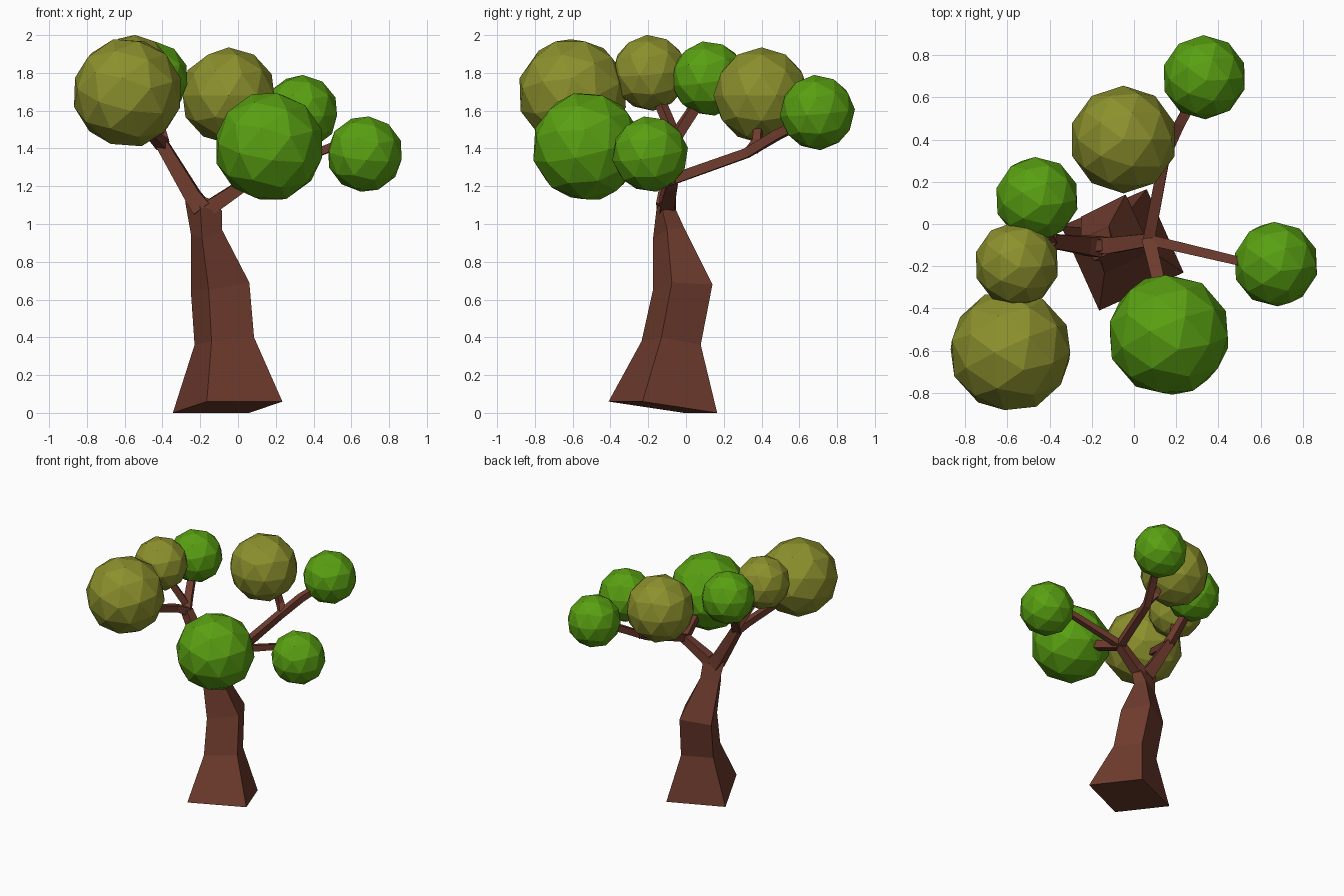
import bpy, bmesh
from mathutils import Vector, Matrix

if "Cube" in bpy.data.objects:
    bpy.data.objects.remove(bpy.data.objects["Cube"], do_unlink=True)


def material(name, rgb):
    m = bpy.data.materials.new(name)
    m.use_nodes = True
    m.diffuse_color = (*rgb, 1)
    m.node_tree.nodes["Principled BSDF"].inputs["Base Color"].default_value = (*rgb, 1)
    return m


BARK = material("brown bark", (0.16, 0.045, 0.027))
GREEN = material("green leaves", (0.10, 0.35, 0.006))
OLIVE = material("olive leaves", (0.26, 0.28, 0.026))


def finish(name, bm, mat):
    bmesh.ops.recalc_face_normals(bm, faces=bm.faces)
    mesh = bpy.data.meshes.new(name)
    bm.to_mesh(mesh)
    bm.free()
    mesh.materials.append(mat)
    bpy.context.collection.objects.link(bpy.data.objects.new(name, mesh))


def loft(name, rings):
    """Skin a list of four-cornered rings and close both ends."""
    bm = bmesh.new()
    loops = [[bm.verts.new(p) for p in ring] for ring in rings]
    for a, b in zip(loops, loops[1:]):
        for i in range(4):
            j = (i + 1) % 4
            bm.faces.new((a[i], a[j], b[j], b[i]))
    bm.faces.new(loops[0][::-1])
    bm.faces.new(loops[-1])
    finish(name, bm, BARK)


def branch(name, *stations):
    """Square tapering limb through (point, width) stations."""
    pts = [Vector(p) for p, w in stations]
    rings = []
    for i, (p, w) in enumerate(stations):
        d = (pts[min(i + 1, len(pts) - 1)] - pts[max(i - 1, 0)]).normalized()
        side = d.cross(Vector((0, 0, 1))).normalized() * w / 2
        up = side.cross(d).normalized() * w / 2
        rings.append([pts[i] + s * side + t * up
                      for s, t in ((-1, -1), (1, -1), (1, 1), (-1, 1))])
    loft(name, rings)


def leaves(name, mat, centre, radius, tilt=0.0):
    bm = bmesh.new()
    bmesh.ops.create_icosphere(
        bm, subdivisions=2, radius=radius,
        matrix=Matrix.Translation(centre) @ Matrix.Rotation(tilt, 4, (1, 0.6, 0.3)))
    finish(name, bm, mat)


# Trunk: flared foot, twisted bend, narrow neck
loft("trunk", [
    [(-.165, -.41, .06), (.235, -.23, .06), (.06, .165, 0), (-.345, -.01, 0)],
    [(-.14, -.235, .38), (.085, -.13, .4), (-.01, .078, .36), (-.23, -.02, .36)],
    [(-.155, -.175, .65), (.06, -.075, .69), (-.04, .14, .68), (-.25, .035, .65)],
    [(-.19, -.175, .92), (-.085, -.1, .97), (-.12, -.01, .98), (-.25, -.06, .95)],
    [(-.2, -.155, 1.09), (-.085, -.125, 1.07), (-.11, -.06, 1.09), (-.28, -.09, 1.12)],
    [(-.2, -.13, 1.15), (-.14, -.125, 1.13), (-.14, -.075, 1.13), (-.2, -.075, 1.15)],
])

# Main limbs
fork = (-.19, -.105, 1.08)
left_node = (-.4, -.08, 1.42)
right_node = (.07, -.075, 1.235)
branch("left_limb", (fork, .1), ((-.24, -.1, 1.15), .085), (left_node, .065))
branch("right_limb", ((-.16, -.1, 1.08), .08), ((-.1, -.1, 1.12), .075), (right_node, .06))

# Twigs from the limbs into the leaf clumps
branch("rear_left_twig", (left_node, .06), ((-.42, -.03, 1.5), .055), ((-.46, .09, 1.68), .05))
branch("side_left_twig", ((-.42, -.06, 1.46), .05), ((-.53, -.16, 1.7), .045))
branch("front_left_twig", (left_node, .06), ((-.44, -.16, 1.46), .05), ((-.54, -.5, 1.56), .045))
branch("front_twig", (right_node, .065), ((.16, -.45, 1.36), .055))
branch("right_twig", (right_node, .05), ((.6, -.2, 1.45), .04))
branch("rear_twig", (right_node, .055), ((.145, .32, 1.375), .05),
       ((.22, .48, 1.47), .05), ((.32, .66, 1.56), .045))
branch("rear_offshoot", ((.15, .35, 1.39), .05), ((.11, .38, 1.44), .045), ((.07, .38, 1.56), .04))

# Leaf clumps
leaves("rear_right_leaves", GREEN, (.333, .695, 1.59), .2, .1)
leaves("rear_leaves", OLIVE, (-.05, .4, 1.68), .255)
leaves("rear_left_leaves", GREEN, (-.46, .12, 1.77), .2, .2)
leaves("side_left_leaves", OLIVE, (-.555, -.19, 1.8), .202, .1)
leaves("front_left_leaves", OLIVE, (-.585, -.6, 1.695), .293, .4)
leaves("front_leaves", GREEN, (.165, -.525, 1.41), .293, .3)
leaves("right_leaves", GREEN, (.672, -.19, 1.37), .203, .2)
